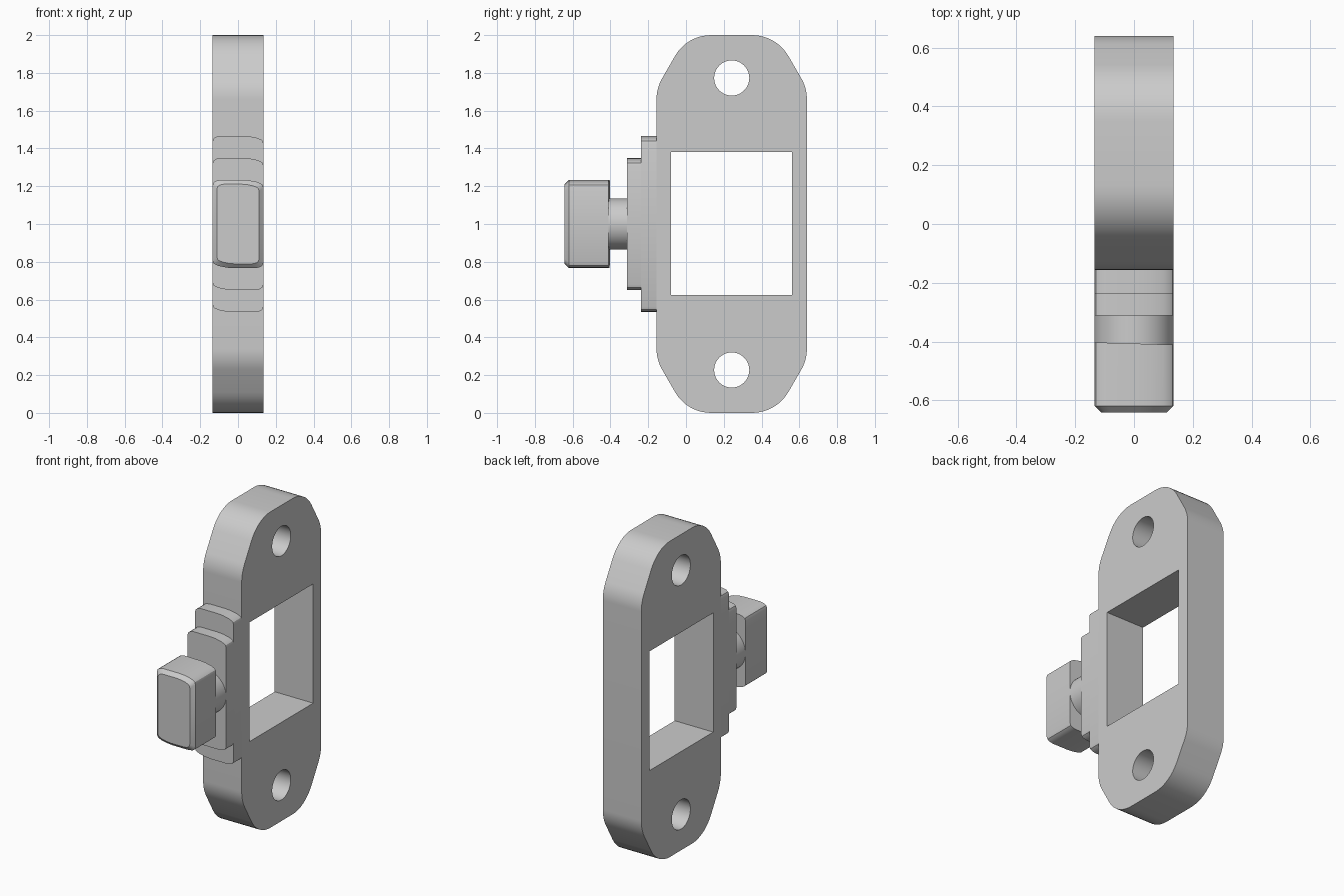
import bpy, bmesh
from math import sin, cos, pi, tan, radians
from mathutils import Vector, Matrix

cube = bpy.data.objects.get("Cube")
if cube:
    bpy.data.objects.remove(cube, do_unlink=True)

HALF = 0.135          # half thickness along x
MID_Y, MID_Z = 0.242, 1.0

grey = bpy.data.materials.new("light grey")
grey.use_nodes = True
grey.diffuse_color = (0.6, 0.6, 0.6, 1)
grey.node_tree.nodes["Principled BSDF"].inputs["Base Color"].default_value = (0.6, 0.6, 0.6, 1)


def finish(name, bm):
    """Turn a bmesh into a shaded, coloured object."""
    bmesh.ops.recalc_face_normals(bm, faces=bm.faces)
    mesh = bpy.data.meshes.new(name)
    bm.to_mesh(mesh)
    bm.free()
    mesh.materials.clear()
    mesh.materials.append(grey)
    obj = bpy.data.objects.new(name, mesh)
    bpy.context.collection.objects.link(obj)
    bpy.ops.object.select_all(action='DESELECT')
    obj.select_set(True)
    bpy.context.view_layer.objects.active = obj
    bpy.ops.object.shade_smooth_by_angle(angle=radians(32))
    return obj


def fillet(corners, radius, steps=8):
    """Round every corner of a polygon with an arc."""
    out = []
    for i, c in enumerate(corners):
        p = Vector(c)
        a = (Vector(corners[i - 1]) - p).normalized()
        b = (Vector(corners[(i + 1) % len(corners)]) - p).normalized()
        half = a.angle(b) / 2
        centre = p + (a + b).normalized() * (radius / sin(half))
        start = p + a * (radius / tan(half)) - centre
        end = p + b * (radius / tan(half)) - centre
        turn = start.angle(end)
        for k in range(steps + 1):
            t = k / steps
            v = (start * sin((1 - t) * turn) + end * sin(t * turn)) / sin(turn)
            out.append(centre + v)
    return out


def circle(y, z, r, n=48):
    return [Vector((y + r * cos(2 * pi * i / n), z + r * sin(2 * pi * i / n))) for i in range(n)]


def plate(name, loops):
    """Extrude outlines drawn in the y-z plane along x; inner loops become holes."""
    curve = bpy.data.curves.new(name + "_outline", 'CURVE')
    curve.dimensions, curve.fill_mode, curve.extrude = '2D', 'BOTH', HALF
    for loop in loops:
        spline = curve.splines.new('POLY')
        spline.points.add(len(loop) - 1)
        for point, v in zip(spline.points, loop):
            point.co = (v[0], v[1], 0, 1)
        spline.use_cyclic_u = True
    helper = bpy.data.objects.new(name + "_outline", curve)
    bpy.context.collection.objects.link(helper)
    bpy.context.view_layer.update()
    mesh = bpy.data.meshes.new_from_object(helper)
    bm = bmesh.new()
    bm.from_mesh(mesh)
    bpy.data.objects.remove(helper, do_unlink=True)
    bpy.data.meshes.remove(mesh)
    bmesh.ops.remove_doubles(bm, verts=bm.verts, dist=1e-5)
    bm.transform(Matrix(((0, 0, 1, 0), (1, 0, 0, 0), (0, 1, 0, 0), (0, 0, 0, 1))))
    return finish(name, bm)


def soft_outline(half_height):
    """Block outline in x-z: a tight left corner and a long soft right one, repeated by half turn."""
    h = half_height
    top = [(-HALF, h - 0.03), (-0.129, h - 0.014), (-0.115, h - 0.005), (-0.09, h),
           (0.02, h), (0.06, h - 0.003), (0.1, h - 0.011), (0.122, h - 0.02), (0.131, h - 0.028),
           (HALF, h - 0.042)]
    return top + [(-x, -z) for x, z in top]


def loft(name, half_height, rings):
    """Stack outlines along y; each ring is (y, inset, slant)."""
    bm = bmesh.new()
    base = soft_outline(half_height)
    layers = []
    for y, inset, slant in rings:
        sx, sz = 1 - inset / HALF, 1 - inset / half_height
        layers.append([bm.verts.new((x * sx, y - slant * x, MID_Z + z * sz)) for x, z in base])
    n = len(base)
    for a, b in zip(layers, layers[1:]):
        for i in range(n):
            bm.faces.new((a[i], a[(i + 1) % n], b[(i + 1) % n], b[i]))
    bm.faces.new(layers[0])
    bm.faces.new(layers[-1])
    return finish(name, bm)


# Mounting plate with window and two screw holes
quarter = [(0.398, 0.72), (0.236, 1.0)]
octagon = []
for sy, sz in ((1, 1), (-1, 1), (-1, -1), (1, -1)):
    pts = quarter if sy * sz > 0 else quarter[::-1]
    octagon += [(MID_Y + sy * a, MID_Z + sz * b) for a, b in pts]
window = [(-0.08, 0.625), (0.56, 0.625), (0.56, 1.38), (-0.08, 1.38)]
holes = [circle(MID_Y, MID_Z + s * 0.773, 0.093) for s in (-1, 1)]
plate("mounting_plate", [fillet(octagon, 0.22), window] + holes)

# Two stepped blocks on the front edge
loft("rear_step", 0.467, [(-0.15, 0, 0), (-0.237, 0, 0)])
loft("front_step", 0.35, [(-0.23, 0, 0), (-0.312, 0, 0)])

# Round neck
bm = bmesh.new()
bmesh.ops.create_cone(bm, cap_ends=True, segments=48, radius1=HALF, radius2=HALF, depth=0.12)
bm.transform(Matrix.Translation((0, -0.36, MID_Z)) @ Matrix.Rotation(pi / 2, 4, 'X'))
finish("neck", bm)

# Knob with chamfered front rim and a slightly slanted back
loft("knob", 0.234, [(-0.407, 0, 0.03), (-0.619, 0, 0), (-0.642, 0.023, 0)])
